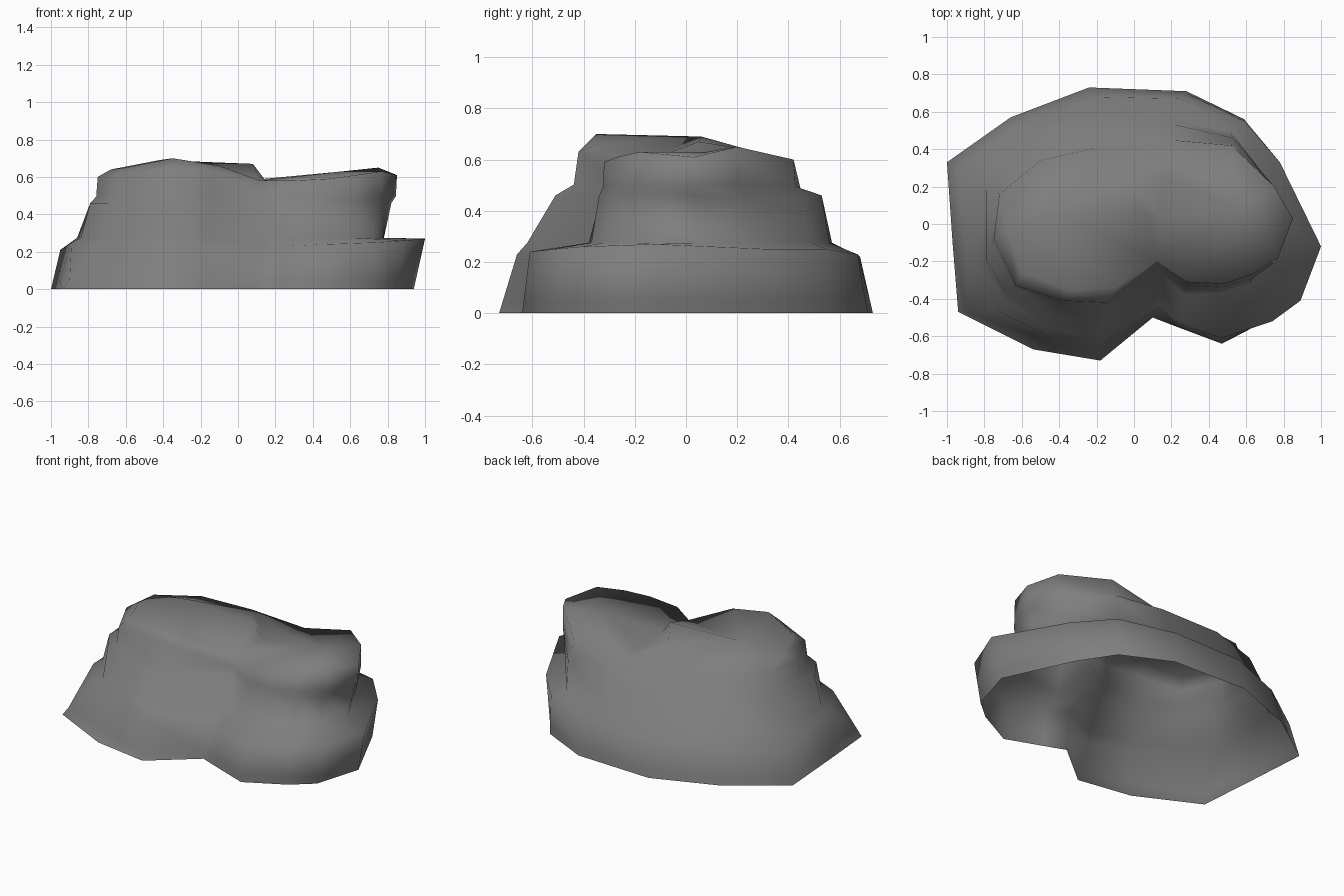
import bpy
import bmesh
from mathutils import Vector

default_cube = bpy.data.objects.get("Cube")
if default_cube:
    bpy.data.objects.remove(default_cube, do_unlink=True)


def make_material(name, colour):
    material = bpy.data.materials.new(name)
    material.use_nodes = True
    material.diffuse_color = colour
    shader = material.node_tree.nodes["Principled BSDF"]
    shader.inputs["Base Color"].default_value = colour
    return material


def contour(outline, heights):
    return [Vector((x, y, z)) for (x, y), z in zip(outline, heights)]


def blend(first, second, across, up):
    """Mix two points, with separate amounts sideways and upward."""
    mixed = first.lerp(second, across)
    mixed.z = first.z + (second.z - first.z) * up
    return mixed


def bridge_rings(bm, lower, upper):
    """Join two contours that have matching points."""
    count = len(lower)
    for index in range(count):
        following = (index + 1) % count
        bm.faces.new((lower[index], lower[following], upper[following], upper[index]))


def fan_fill(bm, loop, centre):
    """Close a loop with triangles around a raised centre."""
    middle = bm.verts.new(centre)
    for index, vert in enumerate(loop):
        bm.faces.new((vert, loop[(index + 1) % len(loop)], middle))


# Contours run from the right flank around the back to the front notch
ground = contour([
    (-1, .33), (-.66, .57), (-.24, .73), (.28, .71), (.59, .56),
    (.74, .33), (.94, -.1), (.85, -.4), (.72, -.51), (.47, -.64),
    (.23, -.55), (.1, -.5), (-.18, -.73), (-.54, -.67), (-.94, -.47), (-.97, -.1)], [0] * 16)
ledge = contour([
    (-.95, .3), (-.62, .53), (-.24, .68), (.24, .67), (.59, .55),
    (.78, .33), (1, -.12), (.89, -.41), (.74, -.52), (.47, -.61),
    (.24, -.53), (.13, -.44), (-.2, -.66), (-.46, -.6), (-.74, -.46), (-.89, -.22)],
    [.21, .22, .22, .23, .25, .25, .27, .26, .25, .24, .23, .22, .23, .24, .25, .25])
body_foot = contour([
    (-.86, .22), (-.58, .49), (-.22, .57), (.2, .56), (.52, .49),
    (.67, .25), (.78, .03), (.73, -.2), (.62, -.32), (.45, -.37),
    (.27, -.38), (.14, -.32), (-.18, -.62), (-.44, -.56), (-.69, -.41), (-.84, -.2)], [.275] * 16)
shoulder = contour([
    (-.79, .2), (-.54, .42), (-.2, .53), (.22, .53), (.53, .46),
    (.72, .23), (.82, .03), (.76, -.2), (.63, -.29), (.47, -.34),
    (.28, -.33), (.13, -.25), (-.16, -.51), (-.43, -.49), (-.69, -.36), (-.79, -.2)], [.46] * 16)
top_rim = contour([
    (-.72, .16), (-.5, .34), (-.19, .41), (.18, .43), (.52, .42),
    (.75, .2), (.85, .03), (.77, -.18), (.63, -.27), (.48, -.32),
    (.28, -.31), (.12, -.2), (-.14, -.42), (-.38, -.41), (-.63, -.33), (-.75, -.08)],
    [.6, .58, .55, .52, .6, .65, .61, .63, .61, .59, .58, .58, .63, .64, .6, .6])

# The toe follows the skirt but tucks in behind the flared lip at the front
flared_lip = 13
toe = [blend(low, high, .7 if index == flared_lip else .2, .2)
       for index, (low, high) in enumerate(zip(ground, ledge))]
# The neck steps inward just above the shoulder
neck = [blend(low, high, .8, .25) for low, high in zip(shoulder, top_rim)]

# Rock shell: wide skirt, ledge and upright body, open underneath
bm = bmesh.new()
rings = [[bm.verts.new(point) for point in level]
         for level in (ground, toe, ledge, body_foot, shoulder, neck, top_rim)]
for lower, upper in zip(rings, rings[1:]):
    bridge_rings(bm, lower, upper)

# Bevelled crown along the front of the higher lobe
rim = rings[-1]
back, notch = 3, 11
crown = [bm.verts.new(point) for point in (
    (-.1, -.34, .66), (-.35, -.35, .7), (-.6, -.26, .65), (-.68, -.04, .64))]
edge = rim[notch + 1:]
for index in range(len(crown) - 1):
    bm.faces.new((edge[index], edge[index + 1], crown[index + 1], crown[index]))
bm.faces.new((rim[notch], edge[0], crown[0]))
bm.faces.new((edge[-1], rim[0], crown[-1]))

# Two domed lobes, parted by a valley that runs from the back to the front notch
ridge = [bm.verts.new(point) for point in ((-.04, .24, .64), (.08, .05, .67))]
valley = [bm.verts.new(point) for point in ((.17, .25, .55), (.14, .04, .59))]
fan_fill(bm, [rim[notch]] + crown + rim[:back + 1] + ridge, (-.42, .06, .69))
fan_fill(bm, rim[back:notch + 1] + valley[::-1], (.56, .08, .63))
bm.faces.new((rim[back], valley[0], ridge[0]))
bm.faces.new((ridge[0], valley[0], valley[1], ridge[1]))
bm.faces.new((rim[notch], ridge[1], valley[1]))

# Make the shell face outward
bmesh.ops.recalc_face_normals(bm, faces=bm.faces[:])
if sum(face.normal.z * face.calc_area() for face in bm.faces) < 0:
    bmesh.ops.reverse_faces(bm, faces=bm.faces[:])

mesh = bpy.data.meshes.new("rock_shell")
bm.to_mesh(mesh)
bm.free()
rock = bpy.data.objects.new("rock_shell", mesh)
bpy.context.collection.objects.link(rock)
mesh.materials.append(make_material("stone grey", (.21, .21, .21, 1)))

# Soft, rounded stone shading
bpy.ops.object.select_all(action="DESELECT")
rock.select_set(True)
bpy.context.view_layer.objects.active = rock
bpy.ops.object.shade_smooth()
